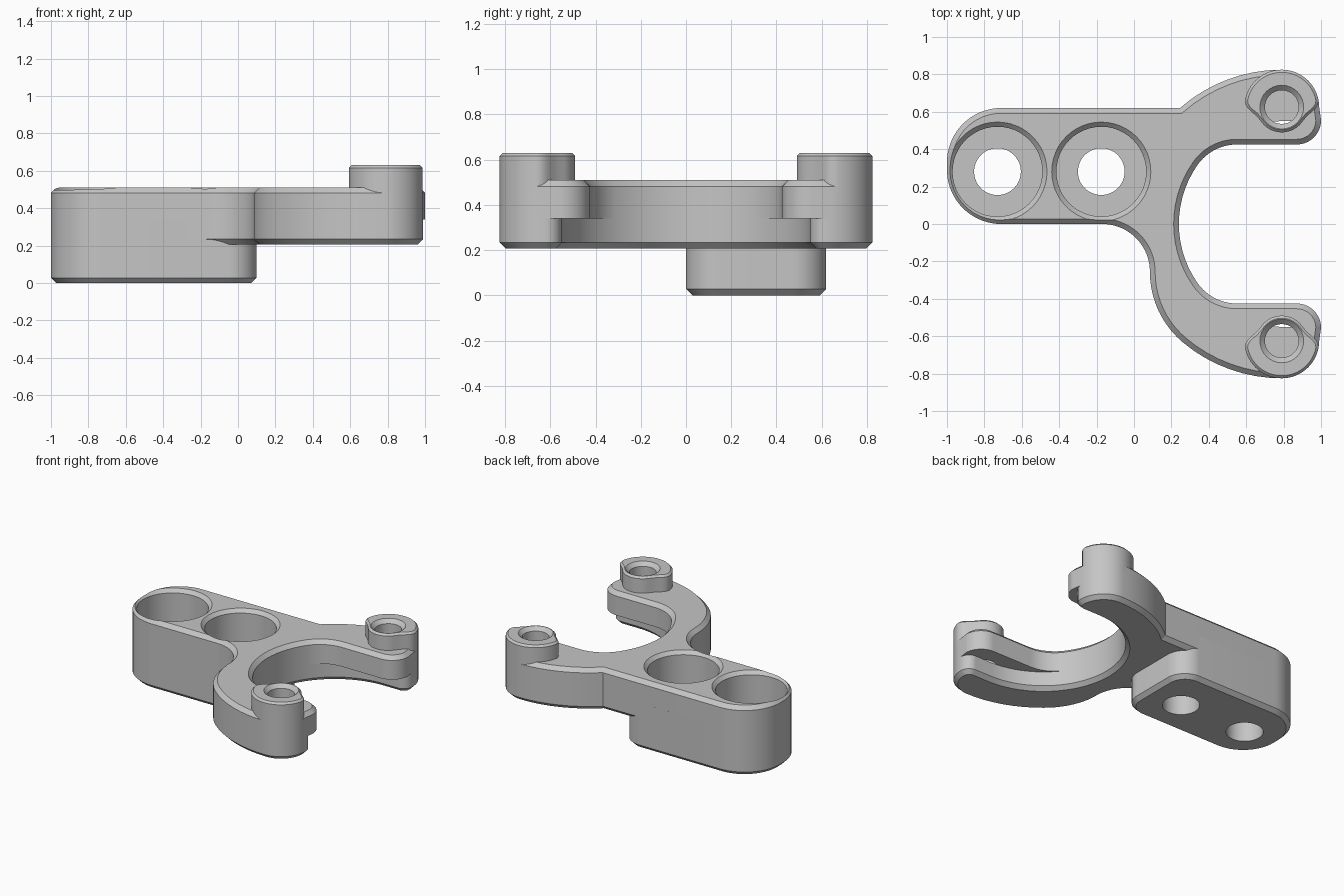
import bpy
import bmesh
import math

cube = bpy.data.objects.get("Cube")
if cube:
    bpy.data.objects.remove(cube, do_unlink=True)

grey = bpy.data.materials.new("plain_grey")
grey.use_nodes = True
COLOUR = (0.56, 0.56, 0.56, 1)
grey.diffuse_color = COLOUR
grey.node_tree.nodes["Principled BSDF"].inputs["Base Color"].default_value = COLOUR

CHAMFER, BOSS_CHAMFER = 0.028, 0.014
BOTTOM, ARM_BOTTOM, MIDDLE, TOP, BOSS_TOP = 0, 0.206, 0.34, 0.51, 0.63
RING_X, RING_IN, RING_OUT = 0.79, 0.55, 0.825   # the fork is a ring segment
TIP_Y, TIP_R = 0.625, 0.2                       # rounded ends of the fork
BACK_Y = 0.62


def arc(cx, cy, r, start, end):
    n = max(3, round(abs(end - start) / 5))
    angles = [math.radians(start + (end - start) * i / n) for i in range(n + 1)]
    return [(cx + r * math.cos(a), cy + r * math.sin(a)) for a in angles]


def mirrored(path):
    return [(x, -y) for x, y in reversed(path)]


def make_object(name, bm):
    bmesh.ops.recalc_face_normals(bm, faces=bm.faces[:])
    mesh = bpy.data.meshes.new(name)
    bm.to_mesh(mesh)
    bm.free()
    mesh.materials.append(grey)
    obj = bpy.data.objects.new(name, mesh)
    bpy.context.collection.objects.link(obj)
    return obj


def prism(name, outline, z0, z1, chamfer_z, chamfer=CHAMFER):
    """Extrude an outline and chamfer the rim at height chamfer_z."""
    points = []
    for p in outline:
        if not points or math.dist(p, points[-1]) > 0.002:
            points.append(p)
    if math.dist(points[0], points[-1]) < 0.002:
        points.pop()
    bm = bmesh.new()
    face = bm.faces.new([bm.verts.new((x, y, z0)) for x, y in points])
    made = bmesh.ops.extrude_face_region(bm, geom=[face], use_keep_orig=True)
    for v in made["geom"]:
        if isinstance(v, bmesh.types.BMVert):
            v.co.z = z1
    bmesh.ops.recalc_face_normals(bm, faces=bm.faces[:])
    rim = [e for e in bm.edges if all(abs(v.co.z - chamfer_z) < 1e-5 for v in e.verts)]
    bmesh.ops.bevel(bm, geom=rim, offset=chamfer, segments=1, affect='EDGES',
                    clamp_overlap=False)
    return make_object(name, bm)


def lathe(name, cx, cy, profile, sides=48):
    """Solid of revolution used as a hole cutter."""
    bm = bmesh.new()
    rings = []
    for r, z in profile:
        angles = [math.tau * i / sides for i in range(sides)]
        rings.append([bm.verts.new((cx + r * math.cos(a), cy + r * math.sin(a), z))
                      for a in angles])
    for low, high in zip(rings, rings[1:]):
        for i in range(sides):
            j = (i + 1) % sides
            bm.faces.new((low[i], low[j], high[j], high[i]))
    bm.faces.new(rings[0])
    bm.faces.new(rings[-1])
    obj = make_object(name, bm)
    obj.hide_render = True
    return obj


def cut(obj, cutters):
    bpy.context.view_layer.objects.active = obj
    for cutter in cutters:
        mod = obj.modifiers.new("hole", 'BOOLEAN')
        mod.operation = 'DIFFERENCE'
        mod.solver = 'EXACT'
        mod.object = cutter
        bpy.ops.object.modifier_apply(modifier=mod.name)


# Shared outline pieces
neck = (arc(-0.17, -0.255, 0.255, 90, 0) + arc(0.574, -0.257, 0.489, 180, 230)
        + arc(RING_X, 0, RING_OUT, 230, 270))
back_arm = arc(RING_X, 0, RING_OUT, 90, 131.3)
left_front = arc(-0.71, 0.29, 0.29, 180, 270)
left_back = arc(-0.71, 0.33, 0.29, 90, 180)

# Upper plate: body, fork and the tabs at its tips
tab = (arc(RING_X, 0, RING_IN, 180, 145) + arc(0.55, 0.168, 0.257, 145, 90)
       + arc(0.87, 0.555, 0.13, -90, 0) + arc(RING_X, TIP_Y, TIP_R, 0, 90))
upper_plate = prism("upper_plate",
                    left_front + neck + mirrored(tab) + tab + back_arm + left_back,
                    MIDDLE, TOP, TOP)

# Lower half of the fork, without the tabs
tip = (arc(RING_X, 0, RING_IN, 180, 90) + arc(0.92, 0.62, 0.07, -90, 0)
       + arc(RING_X, TIP_Y, TIP_R, 0, 90))
lower_fork = prism("lower_fork",
                   neck + mirrored(tip) + tip + back_arm
                   + [(-0.3, BACK_Y), (-0.3, 0)],
                   ARM_BOTTOM, MIDDLE, ARM_BOTTOM)

# Deep mounting block
mount_block = prism("mount_block",
                    left_front + arc(-0.05, 0.15, 0.15, 270, 360)
                    + arc(-0.05, 0.47, 0.15, 0, 90) + left_back,
                    BOTTOM, MIDDLE, BOTTOM)

# Raised bosses on the fork tips
flank = [(0.597, 0.638), (0.609, 0.618), (0.628, 0.6), (0.652, 0.58), (0.672, 0.557)]
boss_outline = (arc(RING_X, TIP_Y, TIP_R, 10, 170) + flank
                + arc(RING_X, TIP_Y, 0.135, 220, 320)
                + [(2 * RING_X - x, y) for x, y in reversed(flank)])
bosses = [prism(name, outline, 0.45, BOSS_TOP, BOSS_TOP, BOSS_CHAMFER)
          for name, outline in (("back_boss", boss_outline),
                                ("front_boss", mirrored(boss_outline)))]

# Counterbored mounting holes and countersunk tip holes
bore = [(0.125, -0.1), (0.125, 0.16), (0.24, 0.16), (0.24, 0.485), (0.29, 0.535)]
mount_cutters = [lathe("mount_hole_cutter", x, 0.28, bore) for x in (-0.73, -0.175)]
sink = [(0.09, 0.3), (0.09, 0.603), (0.127, 0.64)]
tip_cutters = [lathe("tip_hole_cutter", RING_X, s * TIP_Y, sink, 32) for s in (1, -1)]

cut(upper_plate, mount_cutters + tip_cutters)
cut(lower_fork, mount_cutters[1:])
cut(mount_block, mount_cutters)
for boss, cutter in zip(bosses, tip_cutters):
    cut(boss, [cutter])
for cutter in mount_cutters + tip_cutters:
    bpy.data.objects.remove(cutter, do_unlink=True)

# Smooth curved walls, crisp chamfers
bpy.ops.object.select_all(action='DESELECT')
for obj in [upper_plate, lower_fork, mount_block] + bosses:
    obj.select_set(True)
bpy.context.view_layer.objects.active = upper_plate
bpy.ops.object.shade_smooth_by_angle(angle=math.radians(25))
